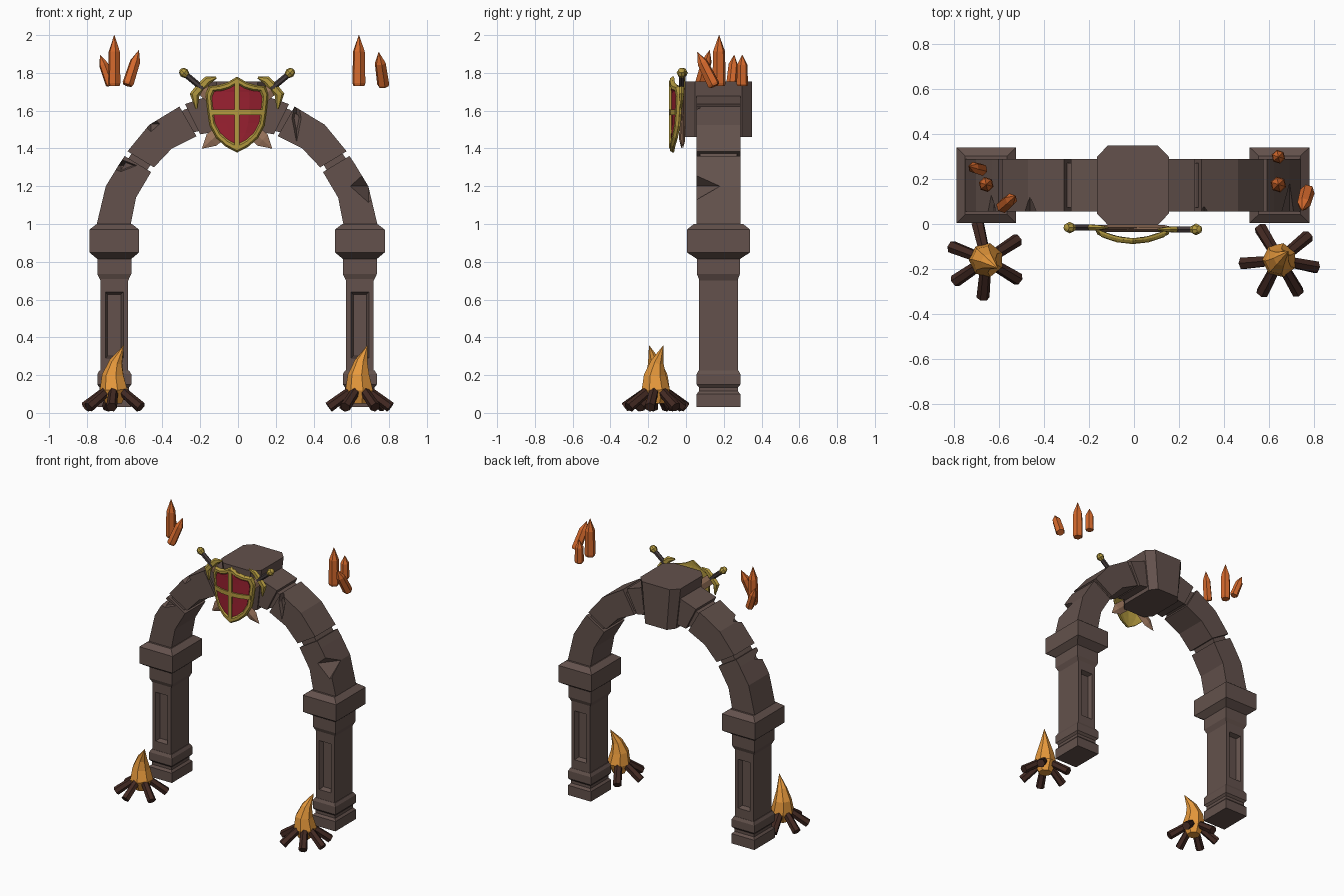
import bpy, bmesh
from math import cos, sin, pi, radians
from mathutils import Vector

if "Cube" in bpy.data.objects:
    bpy.data.objects.remove(bpy.data.objects["Cube"])

CX, CY = -0.005, 0.172   # centre of the arch
Y = Vector((0, 1, 0))


def material(name, *rgb):
    m = bpy.data.materials.new(name)
    m.use_nodes = True
    m.diffuse_color = (*rgb, 1)
    m.node_tree.nodes["Principled BSDF"].inputs["Base Color"].default_value = (*rgb, 1)
    return m


STONE = material("brown stone", 0.125, 0.083, 0.072)
CRYSTAL = material("orange crystal", 0.66, 0.14, 0.025)
FLAME = material("amber flame", 0.8, 0.32, 0.045)
WOOD = material("dark wood", 0.055, 0.022, 0.016)
GOLD = material("old gold", 0.45, 0.32, 0.05)
RED = material("deep red", 0.32, 0.015, 0.03)
BLADE = material("bronze blade", 0.33, 0.18, 0.11)
GRIP = material("dark grip", 0.06, 0.045, 0.045)


def make(name, verts, faces, mat):
    me = bpy.data.meshes.new(name)
    me.from_pydata([tuple(v) for v in verts], [], faces)
    bm = bmesh.new()
    bm.from_mesh(me)
    bmesh.ops.recalc_face_normals(bm, faces=bm.faces)
    bm.to_mesh(me)
    bm.free()
    me.materials.append(mat)
    ob = bpy.data.objects.new(name, me)
    bpy.context.scene.collection.objects.link(ob)
    return ob


def skin(name, rings, mat):
    """Join equal rings of points into a closed solid."""
    n = len(rings[0])
    faces = [(k * n + i, k * n + (i + 1) % n, (k + 1) * n + (i + 1) % n, (k + 1) * n + i)
             for k in range(len(rings) - 1) for i in range(n)]
    faces += [tuple(range(n)), tuple(range((len(rings) - 1) * n, len(rings) * n))]
    return make(name, [p for r in rings for p in r], faces, mat)


def loft(name, path, radii, mat, sides=6, flat=1.0, turn=0.0):
    """Sweep a regular polygon along a path; flat squashes it front to back."""
    path = [Vector(p) for p in path]
    rings = []
    for k, p in enumerate(path):
        t = (path[min(k + 1, len(path) - 1)] - path[max(k - 1, 0)]).normalized()
        u = t.cross(Y).normalized()
        v = u.cross(t) * flat
        r = max(radii[k], 0.001)
        rings.append([p + r * (u * cos(turn + 2 * pi * i / sides) + v * sin(turn + 2 * pi * i / sides))
                      for i in range(sides)])
    return skin(name, rings, mat)


def stack(name, x, levels, mat):
    """Rectangular sections (height, half width, half depth)."""
    return skin(name, [[(x + a * w, CY + b * d, z) for a, b in ((-1, -1), (1, -1), (1, 1), (-1, 1))]
                       for z, w, d in levels], mat)


def prism(name, profile, s, half_depth):
    return skin(name, [[(CX + s * x, CY + e * half_depth, z) for x, z in profile] for e in (-1, 1)], STONE)


def chip(ob, centre, size):
    """Knock an angular chip out of a block."""
    c, (a, b, d) = Vector(centre), size
    cutter = make("chip", [c + Vector(o) for o in
                  ((a, 0, 0), (0, b, 0), (-a, 0, 0), (0, -b, 0), (0, 0, d), (0, 0, -d))],
                  [f for i in range(4) for f in ((i, (i + 1) % 4, 4), ((i + 1) % 4, i, 5))], STONE)
    m = ob.modifiers.new("chip", "BOOLEAN")
    m.operation, m.solver, m.object = "DIFFERENCE", "EXACT", cutter
    bpy.context.view_layer.update()
    me = bpy.data.meshes.new_from_object(ob.evaluated_get(bpy.context.evaluated_depsgraph_get()))
    ob.modifiers.clear()
    ob.data = me
    bpy.data.objects.remove(cutter)


# Pillars and arch stones, both sides
blocks = {}
for side, s in (("left", 1), ("right", -1)):
    x = CX + s * 0.65
    stack(side + "_foot", x, [(0.03, 0.09, 0.116), (0.1, 0.09, 0.116), (0.115, 0.078, 0.102),
                              (0.135, 0.078, 0.102), (0.15, 0.09, 0.116), (0.205, 0.09, 0.116),
                              (0.225, 0.078, 0.105)], STONE)
    shaft = stack(side + "_shaft", x, [(0.22, 0.073, 0.103), (0.71, 0.073, 0.103)], STONE)
    bm = bmesh.new()
    bm.from_mesh(shaft.data)
    bm.normal_update()
    panels = [f for f in bm.faces if abs(f.normal.y) > 0.9]
    bmesh.ops.inset_individual(bm, faces=panels, thickness=0.036)
    for f in panels:
        for v in f.verts:
            v.co.z = 0.465 + (v.co.z - 0.465) * 0.8
    bmesh.ops.inset_individual(bm, faces=panels, thickness=0.018, depth=-0.03)
    bm.to_mesh(shaft.data)
    bm.free()
    stack(side + "_capital", x, [(0.7, 0.073, 0.1), (0.735, 0.09, 0.114), (0.815, 0.09, 0.114),
                                 (0.85, 0.132, 0.168), (0.97, 0.132, 0.168), (1.0, 0.093, 0.13)], STONE)
    blocks[side, "lower"] = prism(side + "_lower_arch_stone", [
        (0.745, 0.99), (0.695, 1.2), (0.625, 1.315), (0.595, 1.36), (0.455, 1.275),
        (0.535, 1.14), (0.565, 0.99)], s, 0.116)
    blocks[side, "upper"] = prism(side + "_upper_arch_stone", [
        (0.58, 1.385), (0.465, 1.525), (0.305, 1.622), (0.215, 1.465), (0.345, 1.4), (0.44, 1.3)], s, 0.116)
    prism(side + "_top_arch_stone", [
        (0.275, 1.635), (0.13, 1.685), (0.1, 1.49), (0.195, 1.475)], s, 0.116)
    prism(side + "_mortar", [(0.64, 1.25), (0.55, 1.385), (0.44, 1.5), (0.28, 1.605), (0.15, 1.65),
                             (0.13, 1.51), (0.23, 1.485), (0.36, 1.415), (0.46, 1.31), (0.53, 1.2)], s, 0.098)

chip(blocks["left", "lower"], (0.69, 0.05, 1.2), (0.1, 0.13, 0.09))
chip(blocks["left", "upper"], (0.31, 0.055, 1.56), (0.025, 0.04, 0.13))
chip(blocks["right", "lower"], (-0.62, 0.05, 1.31), (0.09, 0.09, 0.035))
chip(blocks["right", "upper"], (-0.46, 0.05, 1.53), (0.05, 0.07, 0.045))

# Keystone with chamfered corners
octagon = [(-0.11, -0.177), (0.11, -0.177), (0.16, -0.125), (0.16, 0.125),
           (0.11, 0.177), (-0.11, 0.177), (-0.16, 0.125), (-0.16, -0.125)]
skin("keystone", [[(CX + a * k, CY + b, z) for a, b in octagon]
                  for z, k in ((1.46, 0.78), (1.755, 1.0))], STONE)

# Shield: half outline from the top point to the bottom point
HALF = [(0, 1.78), (0.05, 1.75), (0.1, 1.735), (0.15, 1.73), (0.166, 1.69),
        (0.157, 1.6), (0.145, 1.52), (0.11, 1.455), (0.06, 1.41), (0, 1.378)]
INNER = [(x * 0.8, 1.59 + (z - 1.59) * 0.8) for x, z in HALF]


def bow(x, lift=0.0):
    return -0.072 - lift + 1.6 * x * x


def solidify(ob, depth):
    m = ob.modifiers.new("thickness", "SOLIDIFY")
    m.thickness, m.offset = depth, 0


def bowed_plate(name, half, lift, depth, mat):
    cols = (-1, -0.5, 0, 0.5, 1)
    verts = [(CX + x * c, bow(x * c, lift), z) for x, z in half for c in cols]
    faces = [(r * 5 + c, r * 5 + c + 1, r * 5 + c + 6, r * 5 + c + 5)
             for r in range(len(half) - 1) for c in range(4)]
    ob = make(name, verts, faces, mat)
    bm = bmesh.new()
    bm.from_mesh(ob.data)
    bmesh.ops.remove_doubles(bm, verts=bm.verts, dist=0.0005)
    bm.to_mesh(ob.data)
    bm.free()
    solidify(ob, depth)


bowed_plate("shield_back", HALF, -0.004, 0.01, GOLD)
bowed_plate("shield_field", INNER, 0.004, 0.006, RED)
bowed_plate("shield_upright", [(0.014, 1.76), (0.014, 1.4)], 0.01, 0.014, GOLD)
bowed_plate("shield_crossbar", [(0.14, 1.606), (0.14, 1.576)], 0.01, 0.014, GOLD)
loop = [(CX + x, z) for x, z in HALF] + [(CX - x, z) for x, z in HALF[-2:0:-1]]
n = len(loop)
rim = [(CX + (x - CX) * k, bow((x - CX) * k, h), 1.59 + (z - 1.59) * k)
       for k, h in ((1, 0), (0.95, 0.014), (0.85, 0.014), (0.79, 0)) for x, z in loop]
make("shield_rim", rim, [(k * n + i, k * n + (i + 1) % n, k * n + n + (i + 1) % n, k * n + n + i)
                         for k in range(3) for i in range(n)], GOLD)

# Crossed swords behind the shield
for side, s in (("left", 1), ("right", -1)):
    def at(x, z, y=-0.02):
        return (CX + s * x, y - 0.004 * s, z)
    loft(side + "_sword_blade", [at(0.19, 1.72), at(-0.135, 1.445), at(-0.185, 1.4)],
         [0.034, 0.04, 0], BLADE, 4, 0.3)
    loft(side + "_sword_grip", [at(0.18, 1.715), at(0.27, 1.79)], [0.016, 0.016], GRIP, 6)
    loft(side + "_sword_guard", [at(0.11, 1.775), at(0.155, 1.762), at(0.19, 1.725), at(0.225, 1.685),
                                 at(0.215, 1.61)], [0.006, 0.022, 0.026, 0.026, 0.006], GOLD, 6, 0.6)
    loft(side + "_sword_pommel", [at(0.259, 1.781), at(0.265, 1.786), at(0.28, 1.8), at(0.295, 1.814),
                                  at(0.3, 1.819)], [0.004, 0.018, 0.026, 0.018, 0.004], GOLD, 8)

# Campfires: log angles and flame tip for each
for side, x, angles, tip in (("left", 0.645, (121, 40, -11, -60, -118, 185), (0.04, 0.04)),
                             ("right", -0.655, (103, 33, -31, -95, -146, 159), (0.05, -0.035))):
    for i, a in enumerate(angles):
        d = Vector((cos(radians(a)), sin(radians(a)), 0))
        c = Vector((x, -0.16, 0))
        loft(f"{side}_log_{i + 1}", [c + d * 0.165 + Vector((0, 0, 0.03)), c + d * 0.035 + Vector((0, 0, 0.125))],
             [0.029, 0.025], WOOD, 6)
    loft(side + "_flame", [(x + tip[0] * k, -0.16 + tip[1] * k, z) for k, z in
                           ((0, 0.05), (0, 0.12), (-0.1, 0.2), (0.2, 0.27), (1, 0.357))],
         [0.045, 0.077, 0.06, 0.036, 0], FLAME, 7)

# Floating crystals: foot, point, radius
for i, (foot, point, r) in enumerate((
        ((-0.655, 0.175, 1.73), (-0.655, 0.175, 2.0), 0.034),
        ((-0.672, 0.24, 1.735), (-0.73, 0.255, 1.895), 0.028),
        ((-0.585, 0.075, 1.735), (-0.525, 0.125, 1.92), 0.031),
        ((0.64, 0.175, 1.73), (0.64, 0.175, 2.0), 0.036),
        ((0.64, 0.298, 1.73), (0.64, 0.298, 1.895), 0.031),
        ((0.77, 0.15, 1.73), (0.745, 0.06, 1.91), 0.033))):
    a, b = Vector(foot), Vector(point)
    loft(f"crystal_{i + 1}", [a, a.lerp(b, 0.06), a.lerp(b, 0.68), b], [r * 0.85, r, r * 0.9, 0], CRYSTAL, 6, 1, 0.3)
